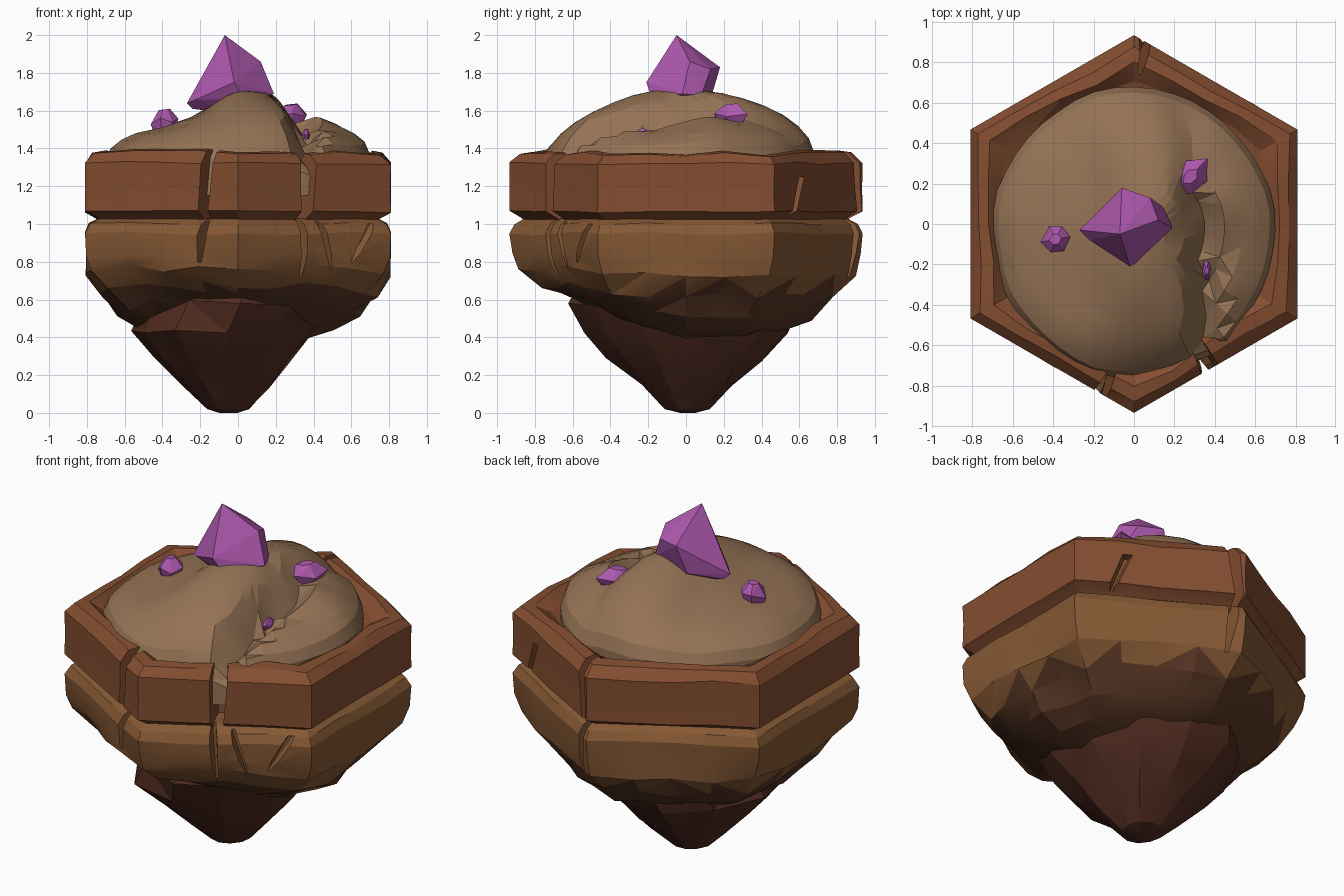
import bpy, bmesh, random
from math import sin, cos, pi, radians, exp, sqrt
from mathutils import Vector, noise

if "Cube" in bpy.data.objects:
    bpy.data.objects.remove(bpy.data.objects["Cube"])

random.seed(4)


def mat(name, r, g, b):
    m = bpy.data.materials.new(name)
    m.diffuse_color = (r, g, b, 1)
    m.use_nodes = True
    m.node_tree.nodes["Principled BSDF"].inputs["Base Color"].default_value = m.diffuse_color
    return m


RIM = mat("rim_rock", .23, .075, .03)
MID = mat("mid_rock", .24, .10, .035)
DARK = mat("under_rock", .10, .038, .018)
BASE = mat("base_rock", .085, .026, .015)
EARTH = mat("earth", .30, .17, .09)
GEM = mat("crystal", .42, .10, .42)


def make(name, bm, mats, smooth=None):
    bmesh.ops.recalc_face_normals(bm, faces=bm.faces)
    me = bpy.data.meshes.new(name)
    bm.to_mesh(me)
    bm.free()
    ob = bpy.data.objects.new(name, me)
    bpy.context.collection.objects.link(ob)
    for m in mats:
        me.materials.append(m)
    if smooth:
        smooth_angle(ob, smooth)
    return ob


def smooth_angle(ob, deg):
    bpy.ops.object.select_all(action='DESELECT')
    ob.select_set(True)
    bpy.context.view_layer.objects.active = ob
    bpy.ops.object.shade_smooth_by_angle(angle=radians(deg))


def hex_r(a):
    """Radius of a unit-apothem hexagon at angle a."""
    return 1 / cos((a + pi / 6) % (pi / 3) - pi / 6)


def loft(rings):
    """Skin a list of rings of points, fan-capped at both ends."""
    bm = bmesh.new()
    vs = [[bm.verts.new(p) for p in r] for r in rings]
    n = len(vs[0])
    for a, b in zip(vs, vs[1:]):
        for i in range(n):
            j = (i + 1) % n
            bm.faces.new((a[i], a[j], b[j], b[i]))
    for r in (vs[0], vs[-1]):
        c = bm.verts.new(sum((v.co for v in r), Vector()) / n)
        for i in range(n):
            bm.faces.new((c, r[i], r[(i + 1) % n]))
    bmesh.ops.triangulate(bm, faces=bm.faces)
    return bm


def rock_ring(z, apo, rnd, jit, zj, lift=0, n=24):
    """Ring blending hexagon to circle, roughened inwards, lifted at the front."""
    pts = []
    for i in range(n):
        a = 2 * pi * i / n
        q = Vector((cos(a) * 1.9, sin(a) * 1.9, z * 4))
        r = apo * ((1 - rnd) * hex_r(a) + rnd * 1.06)
        r *= 1 - jit * abs(noise.noise(q)) * 2
        dz = zj * noise.noise(q * 1.7 + Vector((5, 3, 1)))
        dz += lift * max(0, -sin(a + .1)) ** 1.5
        pts.append(Vector((r * cos(a), r * sin(a), z + dz)))
    return pts


def hull(points):
    bm = bmesh.new()
    for p in points:
        bm.verts.new(p)
    res = bmesh.ops.convex_hull(bm, input=bm.verts)
    junk = {v for v in res["geom_interior"] if isinstance(v, bmesh.types.BMVert)}
    bmesh.ops.delete(bm, geom=list(junk), context='VERTS')
    return bm


def cut(ob, x, y, ang, w0, w1, depth, z0, z1, lean=0, taper=1):
    """Cut a wedge-shaped crack whose mouth faces direction ang (degrees)."""
    d = Vector((cos(radians(ang)), sin(radians(ang)), 0))
    s = Vector((-d.y, d.x, 0))
    pts = []
    for z, k, sh in ((z0, taper, -lean), (z1, 1, lean)):
        c = Vector((x, y, z)) + s * sh
        for t, w in ((.12, w0 * 1.3), (-depth, w1)):
            pts += [c + d * t + s * w * k / 2, c + d * t - s * w * k / 2]
    cutter = make("crack_cutter", hull(pts), [])
    cutter.hide_render = True
    m = ob.modifiers.new("crack", 'BOOLEAN')
    m.operation, m.solver, m.object = 'DIFFERENCE', 'EXACT', cutter
    bpy.context.view_layer.objects.active = ob
    bpy.ops.object.modifier_apply(modifier=m.name)
    bpy.data.objects.remove(cutter)


# Hexagonal rim slab
rim = make("rim_slab", loft([rock_ring(*r) for r in (
    (1.00, .72, 0, .02, 0), (1.035, .76, 0, .02, .01), (1.065, .81, 0, 0, .015),
    (1.19, .81, 0, .006, .02), (1.32, .81, 0, 0, .03), (1.375, .775, 0, .03, .03),
    (1.385, .725, .15, .05, .03), (1.33, .66, .5, .05, .02), (1.25, .45, 1, 0, 0))]), [RIM])
cut(rim, -.17, -.83, -115, .08, .04, .13, .97, 1.5, .025, .7)
cut(rim, .37, -.716, -62, .10, .05, .22, .97, 1.5, .01, .6)
cut(rim, .045, .90, 78, .07, .02, .16, .97, 1.5, -.03, .6)
cut(rim, .60, .585, 60, .10, .02, .05, 1.0, 1.25, .05, .3)
smooth_angle(rim, 18)

# Middle slab, curving in underneath
bm = loft([rock_ring(*r) for r in (
    (.40, .36, .9, .05, .02, .14), (.44, .50, .9, .08, .04, .14), (.51, .62, .8, .06, .05, .12),
    (.62, .73, .6, .06, .05, .06), (.73, .80, .3, .04, .04, .04), (.84, .81, .06, .015, .03),
    (.95, .81, 0, 0, .02), (1.00, .79, 0, .015, .015), (1.03, .74, 0, .02, 0))])
for f in bm.faces:
    f.material_index = int(f.calc_center_median().z < .66)
mid = make("middle_slab", bm, [MID, DARK])
cut(mid, -.19, -.82, -115, .09, .02, .08, .80, 1.1, .02, .4)
cut(mid, .35, -.727, -60, .06, .02, .09, .72, 1.1, -.01, .5)
cut(mid, .46, -.664, -60, .07, .02, .05, .76, 1.1, -.05, .3)
cut(mid, .06, .895, 75, .08, .02, .10, .72, 1.1, .02, .4)
cut(mid, .66, -.55, -58, .10, .02, .04, .80, 1.0, .06, .3)
smooth_angle(mid, 20)

# Pointed base: z, centre x, half-width x, half-width y
rings = []
for z, cx, rx, ry in ((0, -.05, .05, .04), (.02, -.05, .11, .12), (.12, -.05, .22, .25),
                      (.26, -.07, .37, .42), (.42, -.07, .49, .57), (.56, 0, .52, .62),
                      (.75, 0, .45, .5)):
    ring = []
    for i in range(11):
        a = 2 * pi * (i + .3) / 11
        k = 1 + random.uniform(-.06, .04)
        ring.append(Vector((cx + rx * k * cos(a), .01 + ry * k * sin(a),
                            z + random.uniform(0, .04) * (z > .05))))
    rings.append(ring)
make("pointed_base", loft(rings), [BASE], 14)


# Earth mound with a central ridge and a groove on the right
def height(x, y, f):
    z = 1.35 + .165 * sqrt(max(0, 1 - f ** 3.5))
    z += .20 * exp(-(x - .07) ** 2 / .075) * max(0, 1 - (y / .72) ** 2)
    z += .04 * exp(-((x - .5) ** 2 + (y - .1) ** 2) / .03)
    gx = .35 - .12 * max(0, y + .2)
    z -= .15 * exp(-((x - gx) / .065) ** 2) * (1 if y < .05 else max(.25, 1 - 3 * (y - .05)))
    return z + .022 * noise.noise(Vector((x * 5, y * 2.5, 2)))


rings = []
for f in (1.0, 1.0, .96, .88, .77, .64, .5, .36, .22, .09):
    ring = []
    for i in range(44):
        a = 2 * pi * i / 44
        r = f * (.70 + .03 * noise.noise(Vector((cos(a) * 2, sin(a) * 2, 0))))
        x, y = r * cos(a), r * sin(a) * 1.02 - .035
        ring.append(Vector((x, y, height(x, y, f) if rings else 1.15)))
    rings.append(ring)
make("earth_mound", loft(rings), [EARTH], 16)

# Large crystal
make("large_crystal", hull([
    (-.07, -.05, 2.0), (.12, .02, 1.86), (.08, .13, 1.82), (-.06, .18, 1.83),
    (-.27, -.03, 1.64), (-.22, -.08, 1.66), (-.02, -.21, 1.75), (.03, -.18, 1.66),
    (.19, -.02, 1.69), (.15, .08, 1.68), (.02, .05, 1.58), (-.10, .13, 1.66),
    (-.02, -.08, 1.58), (-.24, -.01, 1.61)]), [GEM])

# Small crystals: centre, half sizes, turn
for name, c, s, turn in (("left_crystal", (-.39, -.075, 1.545), (.075, .07, .065), 0),
                         ("right_crystal", (.28, .235, 1.575), (.125, .075, .06), 40),
                         ("tiny_crystal", (.36, -.23, 1.475), (.022, .05, .03), 0)):
    t = radians(turn)
    pts = []
    for i in range(6):
        a = i * pi / 3 + random.uniform(-.25, .25)
        for h, k in ((-.9, .7), (random.uniform(-.2, .3), 1), (.95, .4)):
            u, v = s[0] * k * cos(a), s[1] * k * sin(a)
            pts.append((c[0] + u * cos(t) - v * sin(t), c[1] + u * sin(t) + v * cos(t),
                        c[2] + s[2] * h + .12 * u))
    make(name, hull(pts), [GEM])
